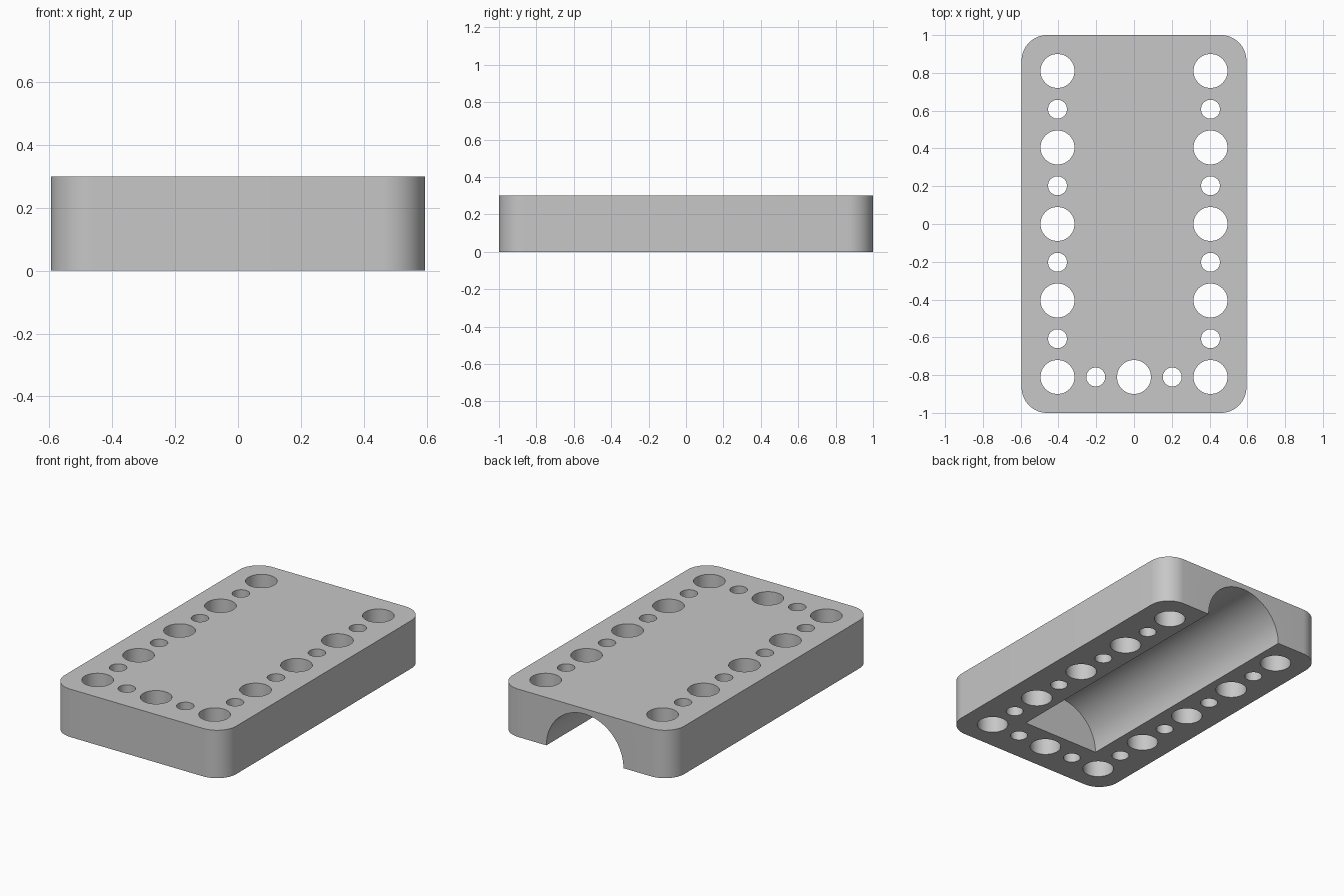
import bpy
import bmesh
from math import radians
from mathutils import Matrix

if "Cube" in bpy.data.objects:
    bpy.data.objects.remove(bpy.data.objects["Cube"])

WIDTH, LENGTH, HEIGHT = 1.19, 2.0, 0.3
CORNER = 0.135
PITCH = 0.2025            # spacing between neighbouring holes
BIG, SMALL = 0.09, 0.05   # hole radii
TROUGH_RADIUS, TROUGH_FRONT, TROUGH_BACK = 0.267, -0.67, 1.2

grey = bpy.data.materials.new("plain grey")
grey.use_nodes = True
colour = (0.57, 0.57, 0.57, 1)
grey.diffuse_color = colour
grey.node_tree.nodes["Principled BSDF"].inputs["Base Color"].default_value = colour


def make_object(name, bm):
    mesh = bpy.data.meshes.new(name)
    bm.to_mesh(mesh)
    bm.free()
    obj = bpy.data.objects.new(name, mesh)
    bpy.context.collection.objects.link(obj)
    mesh.materials.append(grey)
    return obj


def add_cylinder(bm, radius, depth, matrix, segments):
    bmesh.ops.create_cone(bm, cap_ends=True, segments=segments, radius1=radius,
                          radius2=radius, depth=depth, matrix=matrix)


# Block with rounded upright edges
bm = bmesh.new()
bmesh.ops.create_cube(bm, size=1, matrix=Matrix.Translation((0, 0, HEIGHT / 2))
                      @ Matrix.Diagonal((WIDTH, LENGTH, HEIGHT, 1)))
upright = [e for e in bm.edges if abs(e.verts[0].co.z - e.verts[1].co.z) > HEIGHT / 2]
bmesh.ops.bevel(bm, geom=upright, offset=CORNER, segments=14, profile=0.5, affect='EDGES')
block = make_object("block", bm)

# Holes alternate big and small along both sides and the front
spots = {(side * 2, row) for side in (-1, 1) for row in range(-4, 5)}
spots |= {(column, -4) for column in range(-2, 3)}
bm = bmesh.new()
for column, row in sorted(spots):
    radius = BIG if (column + row) % 2 == 0 else SMALL
    place = Matrix.Translation((column * PITCH, row * PITCH, HEIGHT / 2))
    add_cylinder(bm, radius, HEIGHT * 2, place, 48)
holes = make_object("hole_cutter", bm)

# Half-round trough underneath, open at the back
bm = bmesh.new()
place = (Matrix.Translation((0, (TROUGH_FRONT + TROUGH_BACK) / 2, 0))
         @ Matrix.Rotation(radians(90), 4, 'X'))
add_cylinder(bm, TROUGH_RADIUS, TROUGH_BACK - TROUGH_FRONT, place, 96)
trough = make_object("trough_cutter", bm)

# Cut the block, then drop the cutters
bpy.ops.object.select_all(action='DESELECT')
block.select_set(True)
bpy.context.view_layer.objects.active = block
for cutter in (holes, trough):
    cutter.hide_render = True
    cut = block.modifiers.new(cutter.name, 'BOOLEAN')
    cut.operation = 'DIFFERENCE'
    cut.solver = 'EXACT'
    cut.object = cutter
    bpy.ops.object.modifier_apply(modifier=cut.name)
    bpy.data.objects.remove(cutter)

bpy.ops.object.shade_smooth_by_angle(angle=radians(30))
